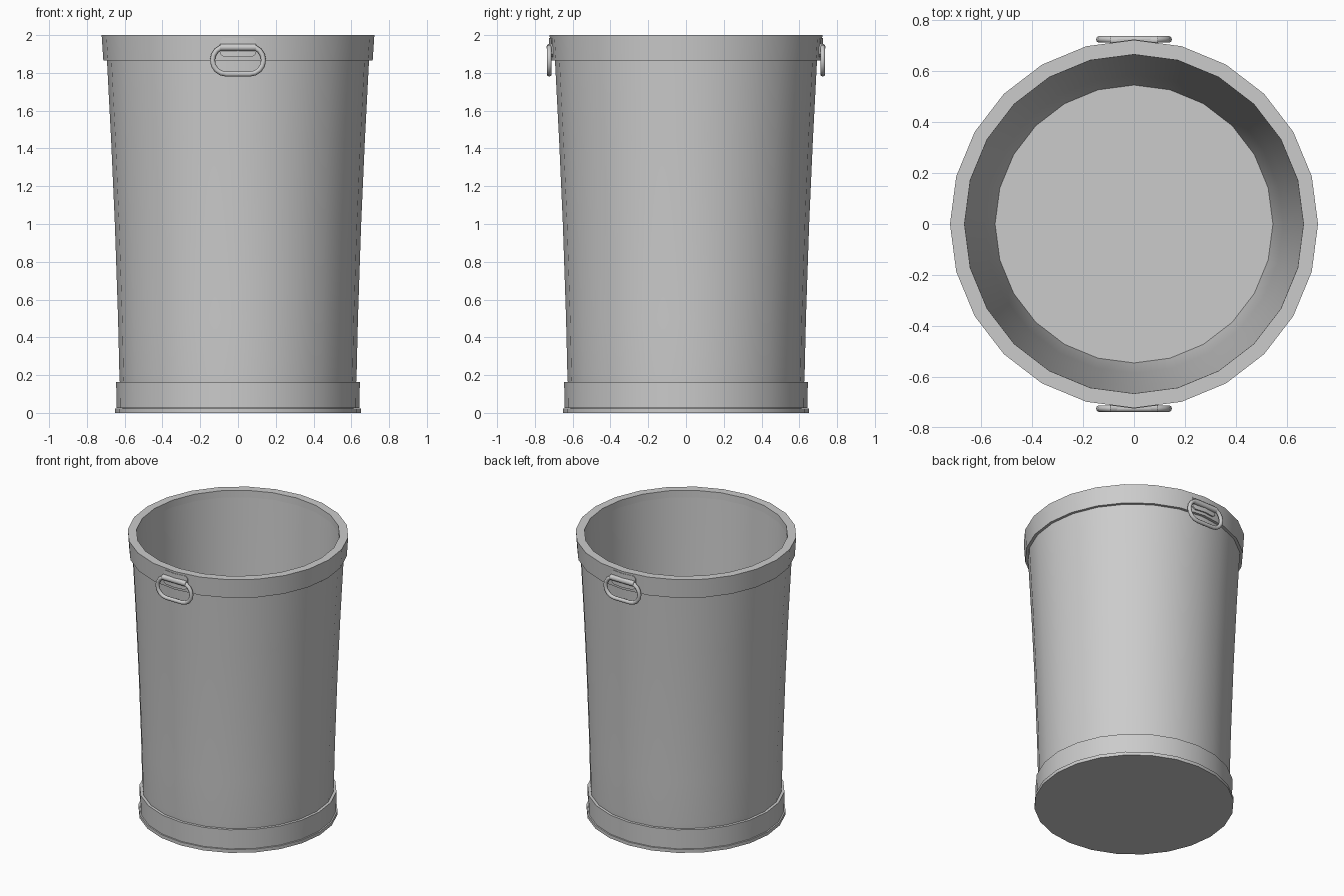
import bpy, bmesh, math
from math import cos, sin, pi, radians

cube = bpy.data.objects.get("Cube")
if cube:
    bpy.data.objects.remove(cube, do_unlink=True)

SIDES = 24
metal = bpy.data.materials.new("galvanised_grey")
metal.use_nodes = True
GREY = (0.6, 0.6, 0.6, 1)
metal.diffuse_color = GREY
metal.node_tree.nodes["Principled BSDF"].inputs["Base Color"].default_value = GREY


def finish(name, bm, angle=35):
    bmesh.ops.recalc_face_normals(bm, faces=bm.faces)
    mesh = bpy.data.meshes.new(name)
    bm.to_mesh(mesh)
    bm.free()
    mesh.materials.append(metal)
    ob = bpy.data.objects.new(name, mesh)
    bpy.context.collection.objects.link(ob)
    bpy.ops.object.select_all(action="DESELECT")
    ob.select_set(True)
    bpy.context.view_layer.objects.active = ob
    bpy.ops.object.shade_smooth_by_angle(angle=radians(angle))
    return ob


def lathe(name, profile):
    """Spin a (radius, z) profile; both ends are capped with flat discs."""
    bm = bmesh.new()
    rings = [[bm.verts.new((r * cos(2 * pi * i / SIDES), r * sin(2 * pi * i / SIDES), z))
              for i in range(SIDES)] for r, z in profile]
    for a, b in zip(rings, rings[1:]):
        for i in range(SIDES):
            j = (i + 1) % SIDES
            bm.faces.new((a[i], a[j], b[j], b[i]))
    bm.faces.new(rings[0])
    bm.faces.new(rings[-1])
    return finish(name, bm)


def sweep(name, path, radius, closed, side):
    """Round tube along a path lying in the xz plane at depth y."""
    bm = bmesh.new()
    n, seg, rings = len(path), 10, []
    for k, (x, y, z) in enumerate(path):
        p = path[(k - 1) % n] if closed else path[max(k - 1, 0)]
        q = path[(k + 1) % n] if closed else path[min(k + 1, n - 1)]
        dx, dz = q[0] - p[0], q[2] - p[2]
        length = math.hypot(dx, dz)
        nx, nz = -dz / length, dx / length
        rings.append([bm.verts.new((x + nx * radius * cos(t), side * (y + radius * sin(t)),
                                    z + nz * radius * cos(t)))
                      for t in (2 * pi * i / seg for i in range(seg))])
    for k in range(n if closed else n - 1):
        a, b = rings[k], rings[(k + 1) % n]
        for i in range(seg):
            j = (i + 1) % seg
            bm.faces.new((a[i], a[j], b[j], b[i]))
    if not closed:
        bm.faces.new(rings[0])
        bm.faces.new(rings[-1])
    return finish(name, bm, 50)


def bracket_plate(name, side):
    """Thin plate with chamfered corners, folded over the corner of the rim."""
    bm = bmesh.new()
    half = [(0, 1.885), (0.075, 1.885), (0.095, 1.9), (0.095, 1.97), (0.08, 1.985), (0, 1.985)]
    for sx in (-1, 1):
        rows = []
        for depth in (0.700, 0.724):
            rows.append([bm.verts.new((sx * x, side * (depth - x * 0.132), z)) for x, z in half])
        bm.faces.new(rows[0])
        bm.faces.new(rows[1])
        for i in range(len(half) - 1):
            bm.faces.new((rows[0][i], rows[0][i + 1], rows[1][i + 1], rows[1][i]))
    bmesh.ops.remove_doubles(bm, verts=bm.verts, dist=0.0001)
    return finish(name, bm, 30)


# Can body with hollow inside, from the underside up and back down to the floor
lathe("can_body", [(0.61, 0.01), (0.622, 0.1), (0.628, 0.2), (0.635, 0.5), (0.652, 1.0),
                   (0.672, 1.45), (0.694, 1.87), (0.70, 1.99), (0.667, 1.99),
                   (0.64, 1.45), (0.615, 1.0), (0.585, 0.5), (0.565, 0.15), (0.545, 0.04)])


# Bands around the can
def band(name, profile):
    ob = lathe(name, profile)
    bm = bmesh.new()
    bm.from_mesh(ob.data)
    caps = [f for f in bm.faces if len(f.verts) > 4]
    bmesh.ops.delete(bm, geom=caps, context="FACES_ONLY")
    bm.to_mesh(ob.data)
    bm.free()


band("rim_band", [(0.685, 1.865), (0.713, 1.865), (0.722, 2.0), (0.665, 2.0), (0.664, 1.95)])
band("base_band", [(0.61, 0.025), (0.643, 0.025), (0.645, 0.163), (0.61, 0.163)])
lathe("base_lip", [(0.652, 0.0), (0.652, 0.024), (0.61, 0.024)])

# Front and back handles
for label, side in (("front", -1), ("back", 1)):
    ring = []
    for sx, start in ((1, -pi / 2), (-1, pi / 2)):
        for i in range(9):
            t = start + pi * i / 8
            ring.append((sx * 0.062 + 0.073 * cos(t), 0.724, 1.867 + 0.073 * sin(t)))
    sweep(label + "_handle_ring", ring, 0.0135, True, side)
    bracket_plate(label + "_bracket_plate", side)
    sweep(label + "_bracket_sleeve", [(-0.095, 0.72, 1.935), (0.095, 0.72, 1.935)],
          0.019, False, side)
